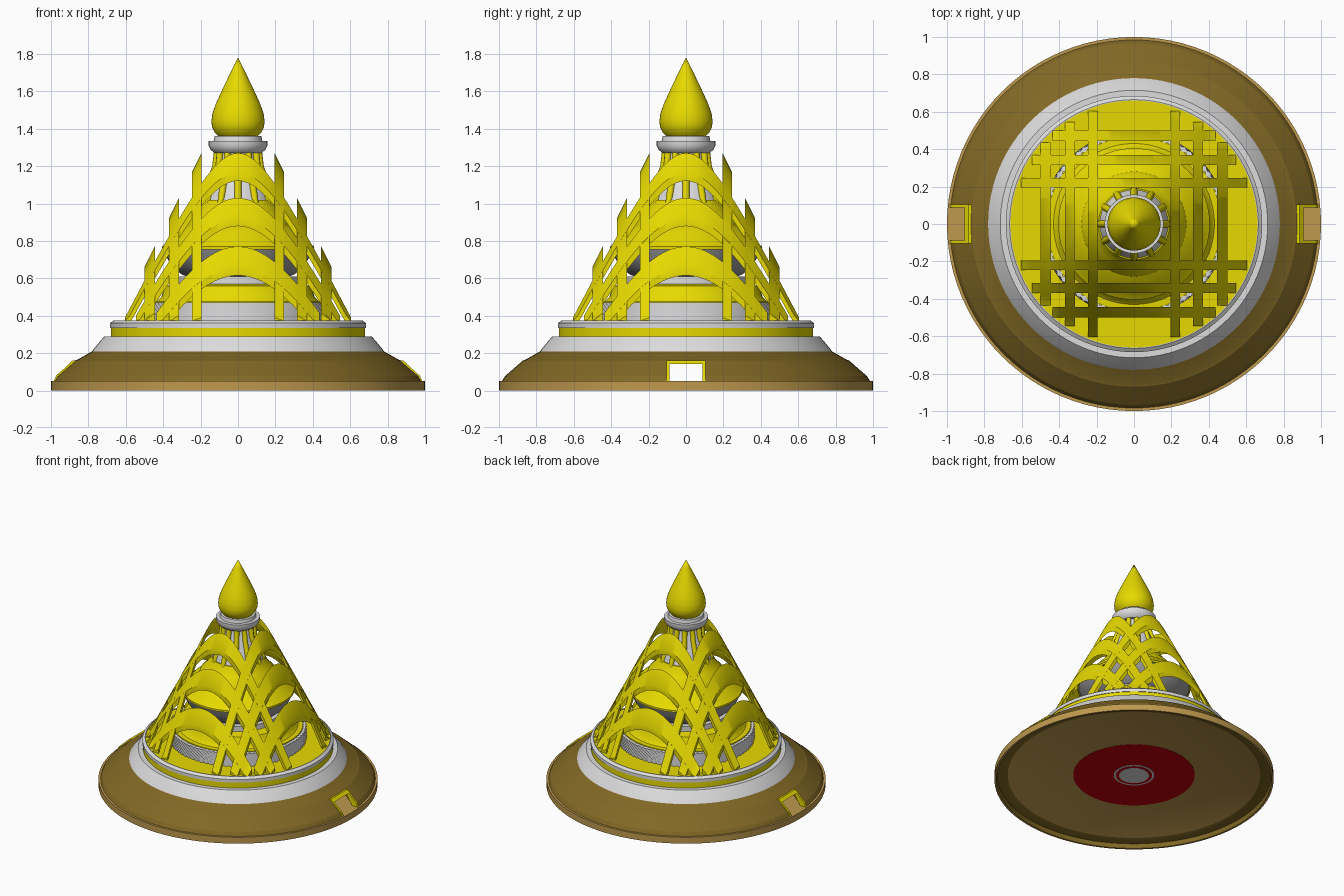
import bpy, bmesh
from math import sin, cos, pi, sqrt, radians
from mathutils import Vector

cube = bpy.data.objects.get("Cube")
if cube:
    bpy.data.objects.remove(cube)


def material(name, rgb):
    m = bpy.data.materials.new(name)
    m.use_nodes = True
    m.diffuse_color = (*rgb, 1)
    m.node_tree.nodes["Principled BSDF"].inputs["Base Color"].default_value = (*rgb, 1)
    return m


gold = material("gold", (0.8, 0.7, 0.0))
brown = material("dark bronze", (0.22, 0.138, 0.018))
tan = material("light bronze", (0.52, 0.32, 0.075))
white = material("pale stone", (0.72, 0.72, 0.73))
grey = material("mid grey", (0.32, 0.32, 0.32))
red = material("dark red", (0.55, 0.0, 0.003))


def finish(name, bm, mats, angle=30):
    bmesh.ops.remove_doubles(bm, verts=bm.verts, dist=1e-5)
    bmesh.ops.recalc_face_normals(bm, faces=bm.faces)
    mesh = bpy.data.meshes.new(name)
    bm.to_mesh(mesh)
    bm.free()
    for m in mats:
        mesh.materials.append(m)
    ob = bpy.data.objects.new(name, mesh)
    bpy.context.collection.objects.link(ob)
    bpy.ops.object.select_all(action='DESELECT')
    ob.select_set(True)
    bpy.context.view_layer.objects.active = ob
    if angle:
        bpy.ops.object.shade_smooth_by_angle(angle=radians(angle))
    return ob


def lathe(name, profile, mats, rule=None, n=96, bump=0, closed=False, angle=30):
    """Spin a (radius, z) profile; rule lists a material index per band."""
    bm = bmesh.new()
    rings = []
    for j, (r, z) in enumerate(profile):
        rings.append([bm.verts.new(((r + bump * ((i + j) % 2)) * cos(2 * pi * i / n),
                                    (r + bump * ((i + j) % 2)) * sin(2 * pi * i / n), z))
                      for i in range(n)])
    if closed:
        rings.append(rings[0])
    for j in range(len(rings) - 1):
        a, b = rings[j], rings[j + 1]
        for i in range(n):
            k = (i + 1) % n
            f = bm.faces.new((a[i], a[k], b[k], b[i]))
            f.material_index = rule[j] if rule else 0
    bmesh.ops.dissolve_degenerate(bm, dist=1e-6, edges=bm.edges)
    return finish(name, bm, mats, angle)


def prism(name, outline, y0, y1, mat):
    """Extrude an (x, z) outline along y."""
    bm = bmesh.new()
    ends = [[bm.verts.new((x, y, z)) for x, z in outline] for y in (y0, y1)]
    bm.faces.new(ends[0])
    bm.faces.new(ends[1])
    for i in range(len(outline)):
        bm.faces.new((ends[0][i], ends[0][i - 1], ends[1][i - 1], ends[1][i]))
    return finish(name, bm, [mat], 0)


# Bottom plate and rim
lathe("base_plate", [(0, .04), (.905, .04), (.915, .035), (.98, .035), (.985, 0),
                     (1, 0), (1, .05), (0, .05)],
      [tan, brown], [0, 1, 1, 1, 0, 0, 0])
for name, r, z, mat in (("red_disc", .435, .038, red), ("ring_disc", .145, .036, white),
                        ("red_inner_disc", .13, .035, red), ("centre_disc", .107, .033, white)):
    lathe(name, [(0, z), (r, z), (r, .041)], [mat])

# Hollow sloping skirt with an opening on the left and right
skirt = lathe("skirt", [(.984, .05), (.968, .077), (.87, .162), (.855, .167), (.78, .21),
                        (.7, .21), (.7, .19), (.83, .15), (.94, .05)], [brown], closed=True, angle=15)
cutter = prism("opening_cutter", [(-1.1, 0), (1.1, 0), (1.1, .155), (-1.1, .155)], -.1, .1, brown)
cutter.hide_render = True
mod = skirt.modifiers.new("openings", 'BOOLEAN')
mod.operation, mod.solver, mod.object = 'DIFFERENCE', 'EXACT', cutter
bpy.context.view_layer.objects.active = skirt
bpy.ops.object.modifier_apply(modifier=mod.name)
bpy.data.objects.remove(cutter)

# Gold frames lining the openings
jamb = [(.985, .05), (.972, .08), (.885, .158), (.865, .158), (.935, .05)]
lintel = [(.906, .141), (.885, .16), (.87, .16), (.87, .141)]
for side, s in (("left", 1), ("right", -1)):
    for part, outline, y0, y1 in (("front_jamb", jamb, -.104, -.089),
                                  ("back_jamb", jamb, .089, .104),
                                  ("lintel", lintel, -.104, .104)):
        prism(f"{side}_opening_{part}", [(s * x, z) for x, z in outline], y0, y1, gold)

# Stepped plinth above the skirt
lathe("plinth", [(.78, .21), (.77, .225), (.715, .29), (.68, .29), (.68, .335), (.685, .335),
                 (.685, .36), (.665, .375), (.66, .375), (.66, .37), (0, .37)],
      [white, gold], [0, 0, 0, 1, 1, 0, 0, 0, 1, 1], angle=15)

# Inner shrine: textured drum, gold step, grey bowl and gold lid
lathe("textured_drum", [(.482, .37 + .1 * j / 8) for j in range(9)] + [(.46, .472)],
      [white], n=160, bump=.012, angle=0)
lathe("gold_step", [(.465, .465), (.465, .478), (.43, .48), (.41, .5), (.39, .56), (.32, .57),
                    (.32, .61), (0, .61)], [gold, white], [0, 0, 0, 0, 0, 1, 1])
lathe("grey_bowl", [(.25, .6), (.3, .62), (.35, .66), (.38, .71), (.395, .755)], [grey])
lathe("gold_lid", [(.38, .755), (.405, .755), (.405, .77), (.38, .79), (.335, .84), (.28, .88),
                   (.27, .91), (.23, .95), (.2, 1.0), (.19, 1.02), (0, 1.02)], [gold])

# Ribbed neck
lathe("neck_core", [(.188, 1.0), (.18, 1.03), (.15, 1.12), (.115, 1.2), (.1, 1.28)], [white])
bm = bmesh.new()
for i in range(12):
    a = 2 * pi * i / 12
    out, side = Vector((cos(a), sin(a), 0)), Vector((-sin(a), cos(a), 0))
    rings = []
    for r, z in ((.183, 1.0), (.175, 1.04), (.148, 1.12), (.118, 1.2), (.108, 1.285)):
        rings.append([bm.verts.new(out * (r + .02 * cos(t)) + side * .019 * sin(t) + Vector((0, 0, z)))
                      for t in [2 * pi * k / 8 for k in range(8)]])
    for lo, hi in zip(rings, rings[1:]):
        for k in range(8):
            bm.faces.new((lo[k], lo[k - 1], hi[k - 1], hi[k]))
finish("neck_ribs", bm, [gold], 50)

# Collar and teardrop finial
lathe("collar", [(0, 1.27), (.125, 1.27), (.145, 1.285), (.157, 1.31), (.157, 1.335),
                 (.13, 1.335), (.125, 1.36), (0, 1.36)], [white], n=64)
lathe("finial", [(0, 1.355), (.105, 1.36), (.125, 1.38), (.139, 1.41), (.142, 1.44), (.137, 1.48),
                 (.12, 1.53), (.093, 1.59), (.062, 1.655), (.028, 1.725), (0, 1.78)],
      [gold], n=64, angle=40)


# Conical lattice: straight vertical slices of a cone crossing at right angles
def cone_height(c, u):
    return 1.66 - 2 * sqrt(c * c + u * u)


def lattice_strip(bm, c0, c1, along_x, sign, steps=48, depth=.045):
    reach = sqrt(.643 ** 2 - ((c0 + c1) / 2) ** 2)
    rows = []
    for i in range(steps + 1):
        u = reach * (2 * i / steps - 1)
        row = []
        for c, drop in ((c0, 0), (c1, 0), (c1, depth), (c0, depth)):
            z = max(cone_height(c, u) - drop, .372 - drop / 4)
            xy = (u, sign * c) if along_x else (sign * c, u)
            row.append(bm.verts.new((*xy, z)))
        rows.append(row)
    for a, b in zip(rows, rows[1:]):
        for k in range(4):
            bm.faces.new((a[k], a[k - 1], b[k - 1], b[k]))
    bm.faces.new(rows[0])
    bm.faces.new(rows[-1])


for along_x, label in ((True, "crosswise"), (False, "lengthwise")):
    bm = bmesh.new()
    for c0, c1 in ((.195, .247), (.315, .368), (.445, .5)):
        for sign in (1, -1):
            lattice_strip(bm, c0, c1, along_x, sign)
    finish(label + "_lattice", bm, [gold])
